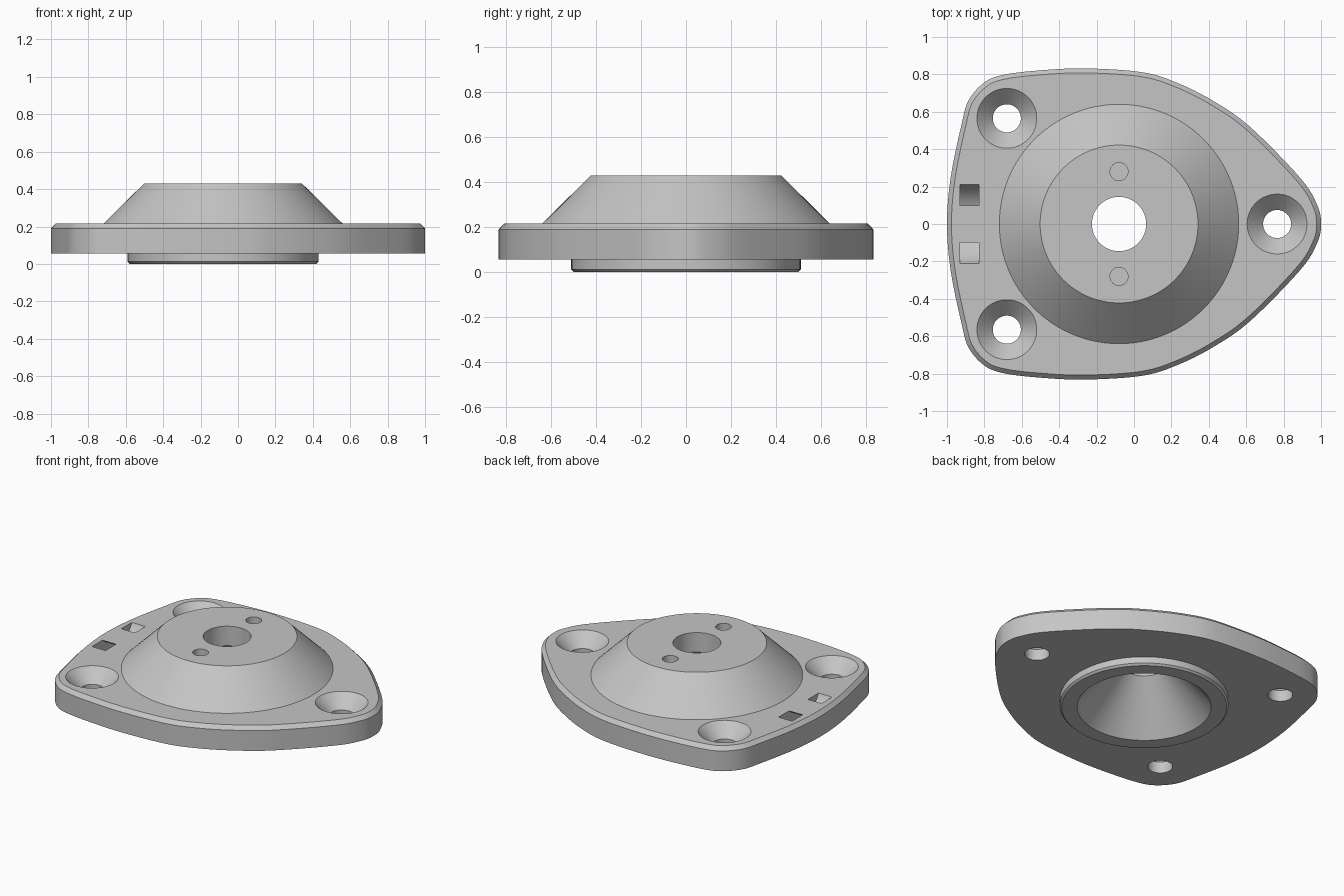
import bpy, bmesh, math
from mathutils import Vector

cube = bpy.data.objects.get("Cube")
if cube:
    bpy.data.objects.remove(cube, do_unlink=True)

AXIS = (-0.08, 0.0)
grey = bpy.data.materials.new("light grey plastic")
grey.use_nodes = True
colour = (0.56, 0.56, 0.56, 1)
grey.diffuse_color = colour
grey.node_tree.nodes["Principled BSDF"].inputs["Base Color"].default_value = colour


def finish(bm, name):
    bmesh.ops.recalc_face_normals(bm, faces=bm.faces)
    mesh = bpy.data.meshes.new(name)
    bm.to_mesh(mesh)
    bm.free()
    mesh.materials.append(grey)
    obj = bpy.data.objects.new(name, mesh)
    bpy.context.collection.objects.link(obj)
    return obj


def skin(loops, name, close=False):
    """Bridge equal loops into a solid, capped or closed into a ring."""
    bm = bmesh.new()
    rings = [[bm.verts.new(p) for p in loop] for loop in loops]
    pairs = list(zip(rings, rings[1:]))
    if close:
        pairs.append((rings[-1], rings[0]))
    else:
        bm.faces.new(rings[0])
        bm.faces.new(rings[-1])
    n = len(rings[0])
    for a, b in pairs:
        for i in range(n):
            j = (i + 1) % n
            bm.faces.new((a[i], a[j], b[j], b[i]))
    return finish(bm, name)


def turned(name, centre, profile, steps=96):
    """Solid of revolution about a vertical line, from (radius, z) pairs."""
    angles = [math.tau * i / steps for i in range(steps)]
    return skin([[(centre[0] + r * math.cos(a), centre[1] + r * math.sin(a), z)
                  for a in angles] for r, z in profile], name)


def combine(target, other, operation):
    mod = target.modifiers.new(operation, 'BOOLEAN')
    mod.operation, mod.object, mod.solver = operation, other, 'EXACT'
    bpy.context.view_layer.objects.active = target
    bpy.ops.object.modifier_apply(modifier=mod.name)
    bpy.data.objects.remove(other, do_unlink=True)


def smooth_loop(points, steps=6):
    """Closed Catmull-Rom curve through the points."""
    n, out = len(points), []
    for i in range(n):
        a, b, c, d = (points[(i + k) % n] for k in (-1, 0, 1, 2))
        for s in range(steps):
            t = s / steps
            out.append(0.5 * (2 * b + (c - a) * t + (2 * a - 5 * b + 4 * c - d) * t ** 2
                              + (3 * b - a - 3 * c + d) * t ** 3))
    return out


# Rounded triangular plate, outlined on one side and mirrored
half = [(1, 0), (0.98, 0.10), (0.89, 0.245), (0.62, 0.52), (0.42, 0.66), (0.23, 0.755),
        (0.04, 0.812), (-0.27, 0.832), (-0.52, 0.82), (-0.70, 0.797), (-0.80, 0.757),
        (-0.885, 0.66), (-0.925, 0.52), (-0.98, 0.25), (-1, 0)]
outline = smooth_loop([Vector(p) for p in half]
                      + [Vector((x, -y)) for x, y in half[-2:0:-1]])


def offset(loop, d):
    out = []
    for i, p in enumerate(loop):
        t = (loop[(i + 1) % len(loop)] - loop[i - 1]).normalized()
        out.append(p + d * Vector((-t.y, t.x)))
    return out


layers = [(0, 0.055), (0, 0.19), (0.024, 0.215)]
plate = skin([[(p.x, p.y, z) for p in offset(outline, d)] for d, z in layers],
             "mounting_plate")

# Raised cone above and spigot below
hub = turned("hub", AXIS, [(0.498, 0), (0.51, 0.012), (0.51, 0.13), (0.70, 0.155),
                           (0.64, 0.215), (0.422, 0.43)])
combine(plate, hub, 'UNION')

# Conical cavity opening into the centre bore
combine(plate, turned("cavity", AXIS, [(0.431, -0.03), (0.145, 0.30), (0.145, 0.5)]),
        'DIFFERENCE')

# Two blind pin holes in the top
for side in (-1, 1):
    combine(plate, turned("pin_hole", (AXIS[0], 0.28 * side), [(0.048, 0.33), (0.048, 0.5)], 48),
            'DIFFERENCE')

# Three countersunk screw holes
for centre in ((0.765, 0), (-0.68, 0.565), (-0.68, -0.565)):
    combine(plate, turned("screw_hole", centre, [(0.075, 0), (0.075, 0.13), (0.16, 0.215),
                                                 (0.17, 0.225)], 64), 'DIFFERENCE')

# Curved cable tie tunnel with two mouths
rise, inner, outer = 0.1, 0.141, 0.2326
angles = [math.tau * i / 96 for i in range(96)]
tunnel = skin([[(x, r * math.cos(a), 0.215 + rise + r * math.sin(a)) for a in angles]
               for x, r in ((-0.93, inner), (-0.93, outer), (-0.83, outer), (-0.83, inner))],
              "tie_tunnel", close=True)
# Trim the ring so that it cuts only the plate
bm = bmesh.new()
bm.from_mesh(tunnel.data)
cut = bmesh.ops.bisect_plane(bm, geom=bm.verts[:] + bm.edges[:] + bm.faces[:],
                             plane_co=(0, 0, 0.235), plane_no=(0, 0, 1), clear_outer=True)
bmesh.ops.holes_fill(bm, edges=[e for e in bm.edges if e.is_boundary])
bmesh.ops.recalc_face_normals(bm, faces=bm.faces)
bm.to_mesh(tunnel.data)
bm.free()
combine(plate, tunnel, 'DIFFERENCE')

# Smooth curved walls, crisp edges
bpy.ops.object.select_all(action='DESELECT')
plate.select_set(True)
bpy.context.view_layer.objects.active = plate
bpy.ops.object.shade_smooth_by_angle(angle=math.radians(25))
